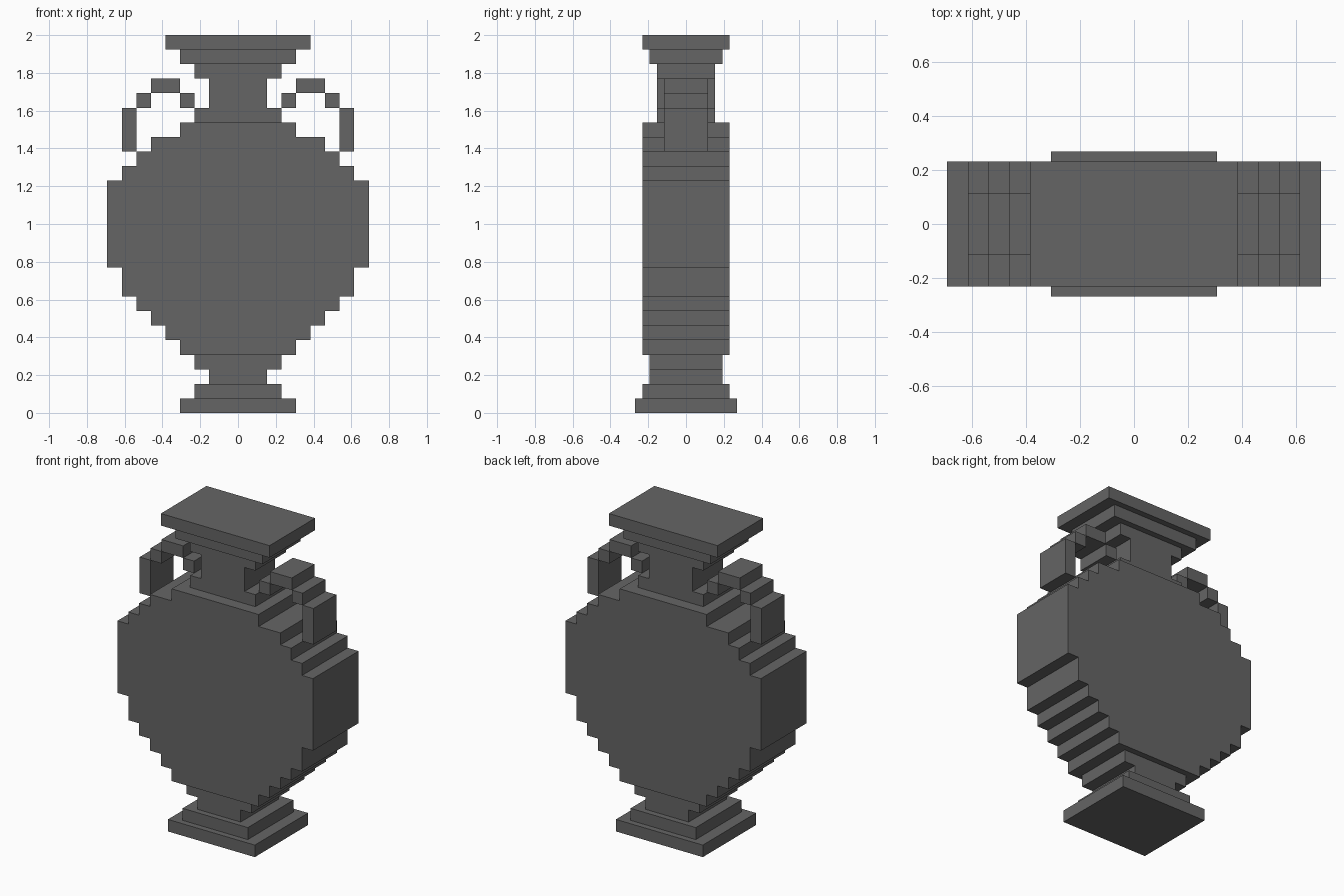
import bpy, bmesh

if "Cube" in bpy.data.objects:
    bpy.data.objects.remove(bpy.data.objects["Cube"])

U = 1 / 13  # one step of the stepped silhouette

clay = bpy.data.materials.new("dark grey")
clay.diffuse_color = (0.13, 0.13, 0.13, 1)
clay.use_nodes = True
clay.node_tree.nodes["Principled BSDF"].inputs["Base Color"].default_value = clay.diffuse_color


def finish(name, bm):
    bmesh.ops.recalc_face_normals(bm, faces=bm.faces)
    mesh = bpy.data.meshes.new(name)
    bm.to_mesh(mesh)
    bm.free()
    mesh.materials.append(clay)
    obj = bpy.data.objects.new(name, mesh)
    bpy.context.collection.objects.link(obj)
    return obj


def stepped_slab(name, z, half_depth, rows):
    """Extrude a symmetric stepped outline; rows = (half width, height)."""
    right = []
    for half_width, height in rows:
        right += [(half_width, z), (half_width, z + height)]
        z += height
    outline = right + [(-x, h) for x, h in reversed(right)]
    bm = bmesh.new()
    face = bm.faces.new([bm.verts.new((x * U, -half_depth * U, h * U)) for x, h in outline])
    ext = bmesh.ops.extrude_face_region(bm, geom=[face])["geom"]
    verts = [v for v in ext if isinstance(v, bmesh.types.BMVert)]
    bmesh.ops.translate(bm, verts=verts, vec=(0, 2 * half_depth * U, 0))
    return finish(name, bm)


# Foot, stem, belly, neck and rim, from the ground up
stepped_slab("foot_plate", 0, 3.5, [(4, 1)])
stepped_slab("foot_step", 1, 3, [(3, 1)])
stepped_slab("stem", 2, 2.5, [(2, 1), (3, 1)])
stepped_slab("belly", 4, 3, [(4, 1), (5, 1), (6, 1), (7, 1), (8, 2), (9, 6),
                             (8, 1), (7, 1), (6, 1), (4, 1)])
stepped_slab("neck", 20, 2, [(3, 1), (2, 2), (3, 1)])
stepped_slab("rim_step", 24, 2.5, [(4, 1)])
stepped_slab("rim_plate", 25, 3, [(5, 1)])

# Handles: blocks (x0, x1, z0, z1) stepping in an arch from shoulder to neck
BLOCKS = [(7, 8, 18, 21), (6, 7, 21, 22), (4, 6, 22, 23), (3, 4, 21, 22)]
for name, side in (("right_handle", 1), ("left_handle", -1)):
    bm = bmesh.new()
    for x0, x1, z0, z1 in BLOCKS:
        verts = bmesh.ops.create_cube(bm, size=1)["verts"]
        bmesh.ops.scale(bm, verts=verts, vec=((x1 - x0) * U, 3 * U, (z1 - z0) * U))
        bmesh.ops.translate(bm, verts=verts,
                            vec=(side * (x0 + x1) / 2 * U, 0, (z0 + z1) / 2 * U))
    finish(name, bm)
